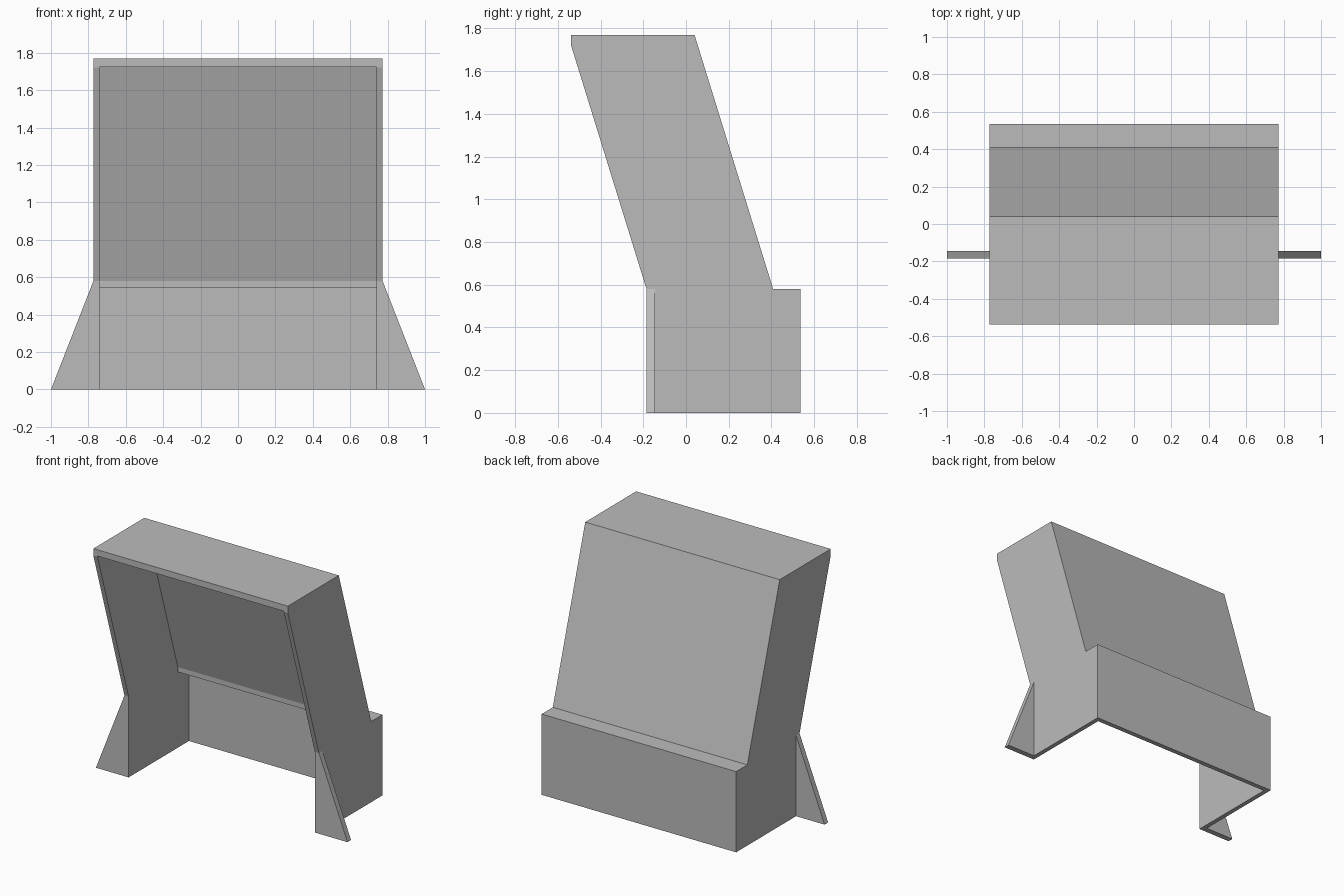
import bpy
import bmesh

cube = bpy.data.objects.get("Cube")
if cube:
    bpy.data.objects.remove(cube, do_unlink=True)

grey = bpy.data.materials.new("plain grey")
grey.use_nodes = True
colour = (0.5, 0.5, 0.5, 1)
grey.diffuse_color = colour
grey.node_tree.nodes["Principled BSDF"].inputs["Base Color"].default_value = colour


def prism(name, outline, start, depth):
    """Extrude a closed outline of 3D points along one axis."""
    bm = bmesh.new()
    face = bm.faces.new([bm.verts.new(p) for p in outline])
    moved = bmesh.ops.extrude_face_region(bm, geom=[face])["geom"]
    verts = [v for v in moved if isinstance(v, bmesh.types.BMVert)]
    bmesh.ops.translate(bm, verts=verts, vec=depth)
    bmesh.ops.translate(bm, verts=bm.verts[:], vec=start)
    bmesh.ops.recalc_face_normals(bm, faces=bm.faces[:])
    mesh = bpy.data.meshes.new(name)
    bm.to_mesh(mesh)
    bm.free()
    mesh.materials.append(grey)
    obj = bpy.data.objects.new(name, mesh)
    bpy.context.collection.objects.link(obj)
    return obj


def side_prism(name, profile, half_width):
    """Extrude a (y, z) profile symmetrically across x."""
    points = [(0, y, z) for y, z in profile]
    return prism(name, points, (-half_width, 0, 0), (2 * half_width, 0, 0))


FRONT, HALF, KNEE, TOP = -0.185, 0.773, 0.58, 1.77

# Leaning housing on a stepped base
housing = side_prism("housing", [
    (FRONT, 0), (FRONT, KNEE), (-0.538, 1.72), (-0.538, TOP),
    (0.04, TOP), (0.408, KNEE), (0.535, KNEE), (0.535, 0)], HALF)

# Hollow interior, open at the front and underneath
cavity = side_prism("cavity_cutter", [
    (-0.7, -0.1), (0.5, -0.1), (0.5, 0.545), (0.373, 0.545),
    (0.373, KNEE), (0.017, 1.725), (-0.7, 1.725)], 0.74)
cavity.hide_render = True

cut = housing.modifiers.new("hollow", 'BOOLEAN')
cut.operation = 'DIFFERENCE'
cut.solver = 'EXACT'
cut.object = cavity
bpy.context.view_layer.objects.active = housing
bpy.ops.object.modifier_apply(modifier=cut.name)
bpy.data.objects.remove(cavity, do_unlink=True)

# Triangular stabiliser fins flush with the front edge
for side, name in ((1, "left_fin"), (-1, "right_fin")):
    prism(name, [(side * HALF, 0, 0), (side, 0, 0), (side * HALF, 0, KNEE)],
          (0, FRONT, 0), (0, 0.04, 0))
